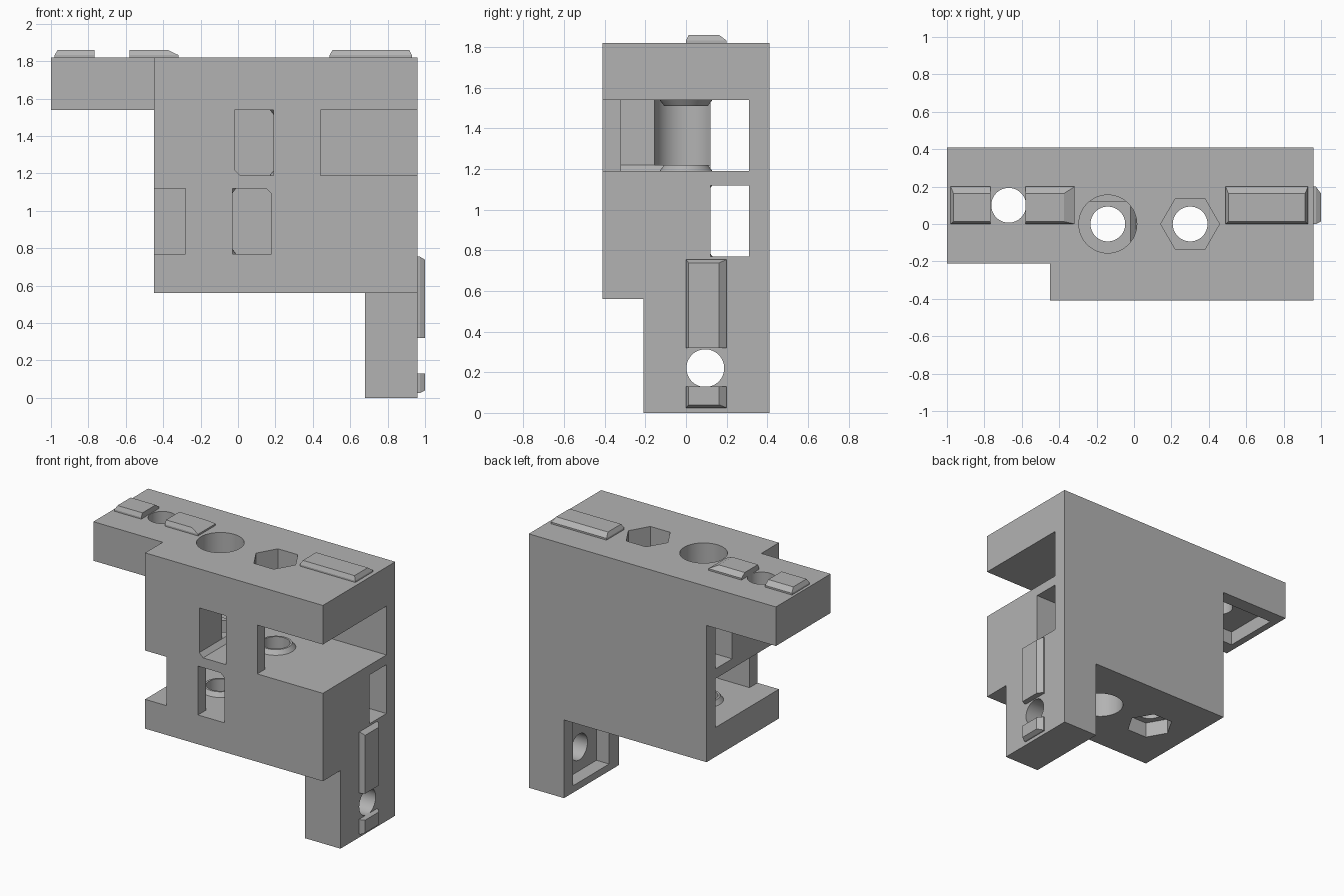
import bpy
import bmesh
from math import pi
from mathutils import Matrix

if "Cube" in bpy.data.objects:
    bpy.data.objects.remove(bpy.data.objects["Cube"], do_unlink=True)

grey = bpy.data.materials.new("plain grey")
grey.use_nodes = True
grey.diffuse_color = (0.45, 0.45, 0.45, 1)
grey.node_tree.nodes["Principled BSDF"].inputs["Base Color"].default_value = (0.45, 0.45, 0.45, 1)


def make(name, bm):
    bmesh.ops.recalc_face_normals(bm, faces=bm.faces)
    mesh = bpy.data.meshes.new(name)
    bm.to_mesh(mesh)
    bm.free()
    mesh.materials.append(grey)
    obj = bpy.data.objects.new(name, mesh)
    bpy.context.collection.objects.link(obj)
    return obj


def prism(name, points, y0, y1):
    """Extrude an x-z outline along y."""
    bm = bmesh.new()
    face = bm.faces.new([bm.verts.new((x, y0, z)) for x, z in points])
    ext = bmesh.ops.extrude_face_region(bm, geom=[face])["geom"]
    moved = [v for v in ext if isinstance(v, bmesh.types.BMVert)]
    bmesh.ops.translate(bm, verts=moved, vec=(0, y1 - y0, 0))
    return make(name, bm)


def box(name, x0, x1, y0, y1, z0, z1):
    return prism(name, [(x0, z0), (x1, z0), (x1, z1), (x0, z1)], y0, y1)


def cylinder(name, center, r, depth, sides=48, along_x=False):
    bm = bmesh.new()
    bmesh.ops.create_cone(bm, cap_ends=True, segments=sides, radius1=r, radius2=r, depth=depth)
    if along_x:
        bmesh.ops.rotate(bm, verts=bm.verts, matrix=Matrix.Rotation(pi / 2, 3, 'Y'))
    bmesh.ops.translate(bm, verts=bm.verts, vec=center)
    return make(name, bm)


def upright(name, x, r, z0, z1, sides=48):
    return cylinder(name, (x, 0, (z0 + z1) / 2), r, z1 - z0, sides)


def cut(target, cutter):
    mod = target.modifiers.new("cut", 'BOOLEAN')
    mod.operation = 'DIFFERENCE'
    mod.solver = 'EXACT'
    mod.object = cutter
    bpy.context.view_layer.objects.active = target
    bpy.ops.object.modifier_apply(modifier=mod.name)
    bpy.data.objects.remove(cutter, do_unlink=True)


# Stepped body with an arm at the top and a leg at the bottom
body = prism("body", [(-1, 1.54), (-0.45, 1.54), (-0.45, 0.56), (0.68, 0.56), (0.68, 0),
                      (0.96, 0), (0.96, 1.82), (-1, 1.82)], -0.41, 0.41)
cut(body, box("arm_step", -1.2, -0.45, -0.6, -0.21, 1.4, 2))
cut(body, box("leg_step", 0.5, 1.2, -0.6, -0.21, -0.2, 0.56))

# Upper and lower cavities, each with a chamfered inner corner
cut(body, prism("upper_cavity", [(-0.02, 1.54), (1.2, 1.54), (1.2, 1.19), (0.01, 1.19),
                                 (-0.02, 1.22)], -0.32, 0.31))
cut(body, prism("lower_cavity", [(0.18, 0.77), (-0.7, 0.77), (-0.7, 1.12), (0.15, 1.12),
                                 (0.18, 1.09)], -0.32, 0.31))

# Front windows and corner openings
cut(body, prism("upper_window", [(-0.02, 1.54), (0.19, 1.54), (0.19, 1.19), (0.01, 1.19),
                                 (-0.02, 1.22)], -0.6, -0.3))
cut(body, prism("lower_window", [(0.18, 0.77), (-0.03, 0.77), (-0.03, 1.12), (0.15, 1.12),
                                 (0.18, 1.09)], -0.6, -0.3))
cut(body, box("upper_opening", 0.44, 1.2, -0.6, -0.3, 1.19, 1.54))
cut(body, box("lower_opening", -0.7, -0.28, -0.6, -0.3, 0.77, 1.12))

# Rear channels running the whole width
cut(body, box("upper_channel", -0.7, 0.5, 0.12, 0.31, 1.19, 1.54))
cut(body, box("lower_channel", -0.4, 1.2, 0.12, 0.31, 0.77, 1.12))

# Bolt holes, round head pockets and hexagonal nut pockets
for x in (-0.14, 0.30):
    cut(body, upright("bolt_hole", x, 0.093, 0.3, 2))
cut(body, upright("top_head_pocket", -0.14, 0.155, 1.22, 2))
cut(body, box("top_head_slot", -0.14, 0, -0.155, 0.155, 1.22, 1.54))
cut(body, upright("bottom_head_pocket", 0.30, 0.155, 0.3, 1.09))
cut(body, box("bottom_head_slot", 0.16, 0.30, -0.155, 0.155, 0.77, 1.09))
for x, z0, z1 in ((0.30, 1.68, 2), (-0.14, 0.3, 0.67)):
    nut = upright("nut_pocket", x, 0.157, z0, z1, 6)
    # Point the hexagon corners along x
    nut.data.transform(Matrix.Translation((x, 0, 0)) @ Matrix.Rotation(pi / 2, 4, 'Z')
                       @ Matrix.Translation((-x, 0, 0)))
    cut(body, nut)

# Recesses and holes in the arm and the leg
cut(body, box("arm_recess", -0.95, -0.45, -0.1, 0.31, 1.4, 1.64))
cut(body, cylinder("arm_hole", (-0.67, 0.1, 1.7), 0.093, 0.6))
cut(body, box("leg_recess", 0.5, 0.78, -0.1, 0.31, 0.05, 0.56))
cut(body, cylinder("leg_hole", (0.9, 0.095, 0.22), 0.093, 0.6, along_x=True))


# Tapered collars around the bolt holes inside the cavities
def collar(name, x, z, direction):
    bm = bmesh.new()
    profile = [(0.093, -0.005), (0.13, -0.005), (0.13, 0), (0.107, 0.03), (0.093, 0.03)]
    verts = [bm.verts.new((r, 0, h * direction)) for r, h in profile]
    edges = [bm.edges.new((verts[i], verts[i - 1])) for i in range(len(verts))]
    bmesh.ops.spin(bm, geom=verts + edges, cent=(0, 0, 0), axis=(0, 0, 1),
                   angle=2 * pi, steps=48, use_merge=True)
    bmesh.ops.remove_doubles(bm, verts=bm.verts, dist=0.0001)
    bmesh.ops.translate(bm, verts=bm.verts, vec=(x, 0, z))
    return make(name, bm)


rounded = [body,
           collar("upper_floor_collar", 0.30, 1.19, 1),
           collar("upper_ceiling_collar", 0.30, 1.54, -1),
           collar("lower_floor_collar", -0.14, 0.77, 1),
           collar("lower_ceiling_collar", -0.14, 1.12, -1)]


# Tapered locating ridges: u runs along the ridge, h rises from the surface
def ridge(name, base, top, place):
    bm = bmesh.new()
    rings = []
    for (u0, u1), (y0, y1), h in ((base, (0, 0.2), -0.01), (base, (0, 0.2), 0.012),
                                  (top, (0.013, 0.163), 0.04)):
        corners = ((u0, y0), (u1, y0), (u1, y1), (u0, y1))
        rings.append([bm.verts.new(place(u, y, h)) for u, y in corners])
    bm.faces.new(rings[0])
    bm.faces.new(rings[-1])
    for a, b in zip(rings, rings[1:]):
        for i in range(4):
            bm.faces.new((a[i - 1], a[i], b[i], b[i - 1]))
    return make(name, bm)


def on_top(u, y, h):
    return (u, y, 1.82 + h)


def on_side(u, y, h):
    return (0.96 + h, y, u)


ridge("arm_end_ridge", (-0.98, -0.767), (-0.965, -0.767), on_top)
ridge("arm_inner_ridge", (-0.58, -0.317), (-0.58, -0.375), on_top)
ridge("top_long_ridge", (0.49, 0.93), (0.505, 0.915), on_top)
ridge("leg_long_ridge", (0.32, 0.755), (0.32, 0.738), on_side)
ridge("leg_end_ridge", (0.025, 0.13), (0.04, 0.13), on_side)

# Smooth the round parts and keep the flat edges crisp
bpy.ops.object.select_all(action='DESELECT')
for obj in rounded:
    obj.select_set(True)
bpy.context.view_layer.objects.active = body
bpy.ops.object.shade_smooth_by_angle(angle=pi / 6)
